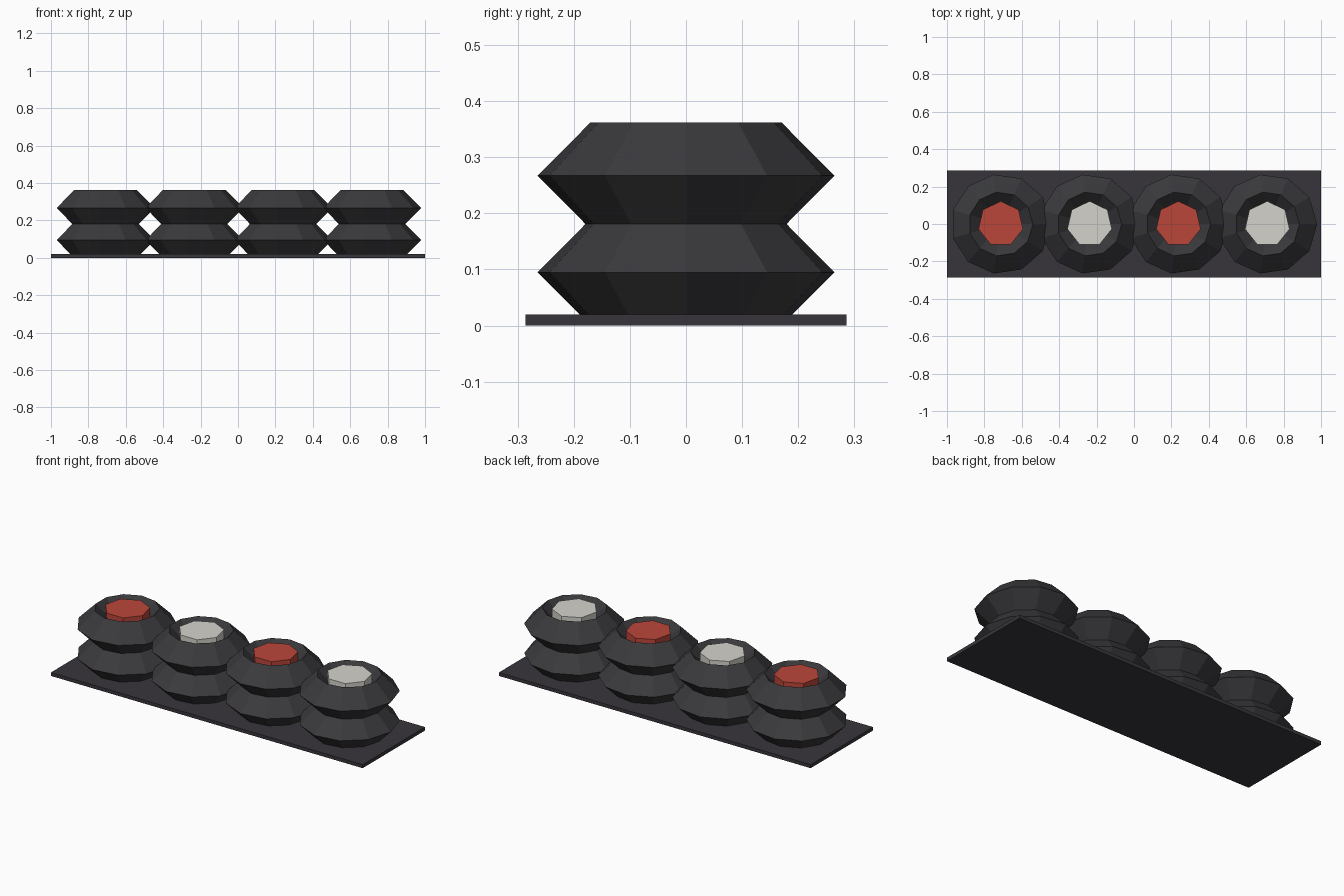
import bpy

if "Cube" in bpy.data.objects:
    bpy.data.objects.remove(bpy.data.objects["Cube"])

def mat(name, rgb):
    m = bpy.data.materials.new(name)
    m.diffuse_color = (*rgb, 1)
    m.use_nodes = True
    m.node_tree.nodes["Principled BSDF"].inputs["Base Color"].default_value = m.diffuse_color
    return m

rubber = mat("black rubber", (0.042, 0.042, 0.047))
base = mat("dark base", (0.040, 0.036, 0.044))
red = mat("red", (0.50, 0.062, 0.042))
white = mat("off white", (0.66, 0.65, 0.60))

def finish(name, m):
    ob = bpy.context.object
    ob.name = name
    ob.data.materials.append(m)
    return ob

# Flat base strip
bpy.ops.mesh.primitive_cube_add(size=1, location=(0, 0, 0.01))
plate = finish("base_strip", base)
plate.scale = (2, 0.572, 0.02)

MAJOR, MINOR, SPACING = 0.172, 0.095, 0.475
for i in range(4):
    x = (i - 1.5) * SPACING
    # Two stacked tyres with a diamond cross-section
    for j, z in enumerate((MINOR, 0.267)):
        bpy.ops.mesh.primitive_torus_add(major_segments=11, minor_segments=4,
                                         major_radius=MAJOR, minor_radius=MINOR,
                                         location=(x, 0, z))
        finish(f"tyre_{i + 1}_{'lower' if j == 0 else 'upper'}", rubber)
    # Seven-sided plug set flush in the top tyre
    bpy.ops.mesh.primitive_cylinder_add(vertices=7, radius=0.122, depth=0.08,
                                        location=(x, 0, 0.32))
    finish(f"top_plug_{i + 1}", white if i % 2 else red)
